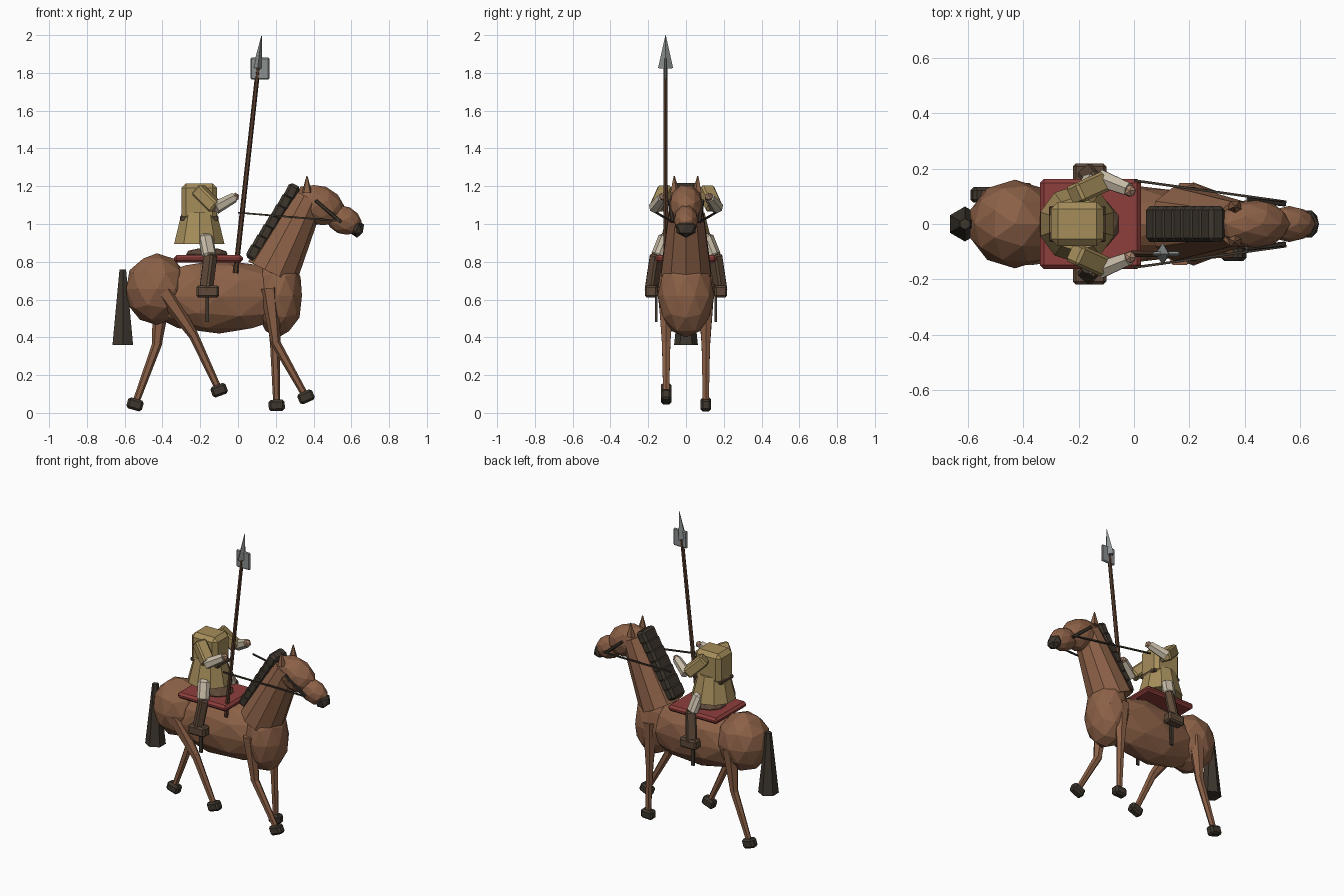
import bpy, bmesh, math
from mathutils import Vector, Matrix

cube = bpy.data.objects.get("Cube")
if cube:
    bpy.data.objects.remove(cube, do_unlink=True)


def material(name, rgb):
    m = bpy.data.materials.new(name)
    m.use_nodes = True
    m.diffuse_color = (*rgb, 1)
    m.node_tree.nodes["Principled BSDF"].inputs["Base Color"].default_value = (*rgb, 1)
    return m


COAT = material("chestnut coat", (0.26, 0.118, 0.062))
DARK = material("dark hair and hoof", (0.048, 0.037, 0.027))
RED = material("red cloth", (0.27, 0.05, 0.045))
TUNIC = material("khaki tunic", (0.38, 0.27, 0.105))
CREAM = material("cream linen", (0.56, 0.49, 0.38))
LEATHER = material("brown leather", (0.11, 0.066, 0.04))
WOOD = material("shaft wood", (0.095, 0.045, 0.025))
STEEL = material("grey steel", (0.26, 0.28, 0.28))
SKIN = material("skin", (0.42, 0.25, 0.16))


def finish(name, bm, mat, loc, rot, bevel=0):
    mesh = bpy.data.meshes.new(name)
    bm.to_mesh(mesh)
    bm.free()
    mesh.materials.append(mat)
    ob = bpy.data.objects.new(name, mesh)
    ob.matrix_world = Matrix.Translation(loc) @ rot.to_matrix().to_4x4()
    bpy.context.collection.objects.link(ob)
    if bevel:
        mod = ob.modifiers.new("Bevel", "BEVEL")
        mod.width = bevel
        mod.segments = 1
    return ob


def tilt(deg):
    """Nose-down pitch about the y axis."""
    return Matrix.Rotation(math.radians(deg), 3, "Y").to_quaternion()


def blob(name, mat, loc, radii, pitch=0, sub=2):
    bm = bmesh.new()
    bmesh.ops.create_icosphere(bm, subdivisions=sub, radius=1)
    bmesh.ops.scale(bm, vec=radii, verts=bm.verts)
    return finish(name, bm, mat, loc, tilt(pitch))


def box(name, mat, loc, size, pitch=0, bevel=0.01):
    bm = bmesh.new()
    bmesh.ops.create_cube(bm, size=1)
    bmesh.ops.scale(bm, vec=size, verts=bm.verts)
    return finish(name, bm, mat, loc, tilt(pitch), bevel)


def limb(name, mat, a, b, r1, r2, sides=6, flat=(1, 1, 1)):
    """Tapered prism running from a to b."""
    a, b = Vector(a), Vector(b)
    bm = bmesh.new()
    bmesh.ops.create_cone(bm, cap_ends=True, segments=sides, radius1=r1,
                          radius2=r2, depth=(b - a).length)
    bmesh.ops.scale(bm, vec=flat, verts=bm.verts)
    return finish(name, bm, mat, (a + b) / 2, (b - a).to_track_quat("Z", "Y"))


def bar(name, mat, a, b, width, depth, bevel=0.008):
    """Box running from a to b."""
    a, b = Vector(a), Vector(b)
    bm = bmesh.new()
    bmesh.ops.create_cube(bm, size=1)
    bmesh.ops.scale(bm, vec=(width, depth, (b - a).length), verts=bm.verts)
    return finish(name, bm, mat, (a + b) / 2, (b - a).to_track_quat("Z", "Y"), bevel)


# Horse trunk, neck and head
blob("barrel", COAT, (-0.1, 0, 0.615), (0.42, 0.15, 0.195))
blob("rump", COAT, (-0.43, 0, 0.655), (0.17, 0.16, 0.19))
blob("chest", COAT, (0.215, 0, 0.62), (0.13, 0.15, 0.22))
limb("neck", COAT, (0.18, 0, 0.74), (0.375, 0, 1.14), 0.14, 0.085, 10)
blob("skull", COAT, (0.425, 0, 1.1), (0.145, 0.09, 0.105), 22)
blob("muzzle", COAT, (0.56, 0, 1.02), (0.1, 0.065, 0.075), 25)
blob("nose", DARK, (0.63, 0, 0.975), (0.042, 0.058, 0.048), sub=1)

# Mane steps up the back of the neck
MANE = 7
for i in range(MANE):
    t = i / (MANE - 1)
    box(f"mane_{i + 1}", DARK, (0.085 + 0.2 * t, 0, 0.85 + 0.32 * t),
        (0.065, 0.13, 0.085), 27, 0.015)

# Tail
limb("tail", DARK, (-0.61, 0, 0.36), (-0.61, 0, 0.76), 0.063, 0.02)

# Horse legs: hip, knee and hoof as (x, z)
LEGS = {
    "right_hind": (-1, (-0.39, 0.64), (-0.235, 0.41), (-0.1, 0.12)),
    "left_hind": (1, (-0.4, 0.64), (-0.43, 0.36), (-0.545, 0.045)),
    "right_fore": (-1, (0.165, 0.66), (0.2, 0.37), (0.36, 0.085)),
    "left_fore": (1, (0.19, 0.66), (0.195, 0.37), (0.205, 0.04)),
}
for name, (side, hip, knee, foot) in LEGS.items():
    y = 0.105 * side
    k, f = Vector((knee[0], y, knee[1])), Vector((foot[0], y, foot[1]))
    limb(name + "_upper_leg", COAT, (hip[0], y, hip[1]), k, 0.05, 0.026)
    limb(name + "_lower_leg", COAT, k + (k - f) * 0.05, f, 0.026, 0.018)
    d = f - k
    box(name + "_hoof", DARK, f, (0.085, 0.056, 0.06),
        -math.degrees(math.atan2(d.x, -d.z)) * 0.8, 0.012)

# Blanket and saddle
box("saddle_blanket", RED, (-0.157, 0, 0.815), (0.365, 0.325, 0.04), bevel=0.014)
blob("saddle", LEATHER, (-0.165, 0, 0.84), (0.115, 0.1, 0.035))

# Rider torso, skirt and belt
box("rider_torso", TUNIC, (-0.205, 0, 1.115), (0.19, 0.16, 0.2), bevel=0.025)
skirt = limb("rider_skirt", TUNIC, (-0.205, 0, 0.895), (-0.205, 0, 1.06), 0.14, 0.098, 10)
box("belt", LEATHER, (-0.205, 0, 1.03), (0.205, 0.13, 0.025), bevel=0.005)

# Parts repeated on both flanks
for side, tag in ((1, "left_"), (-1, "right_")):
    def p(x, y, z):
        return Vector((x, y * side, z))

    # Horse ear and tack
    limb(tag + "ear", COAT, p(0.365, 0.06, 1.165), p(0.365, 0.063, 1.255), 0.028, 0.003, 5)
    bar(tag + "cheek_strap", DARK, p(0.41, 0.088, 1.125), p(0.545, 0.072, 1.01),
        0.018, 0.018, 0.003)
    bar(tag + "rein", DARK, p(0, 0.157, 1.06), p(0.55, 0.08, 1.015), 0.009, 0.009, 0)

    # Rider arm
    bar(tag + "sleeve", TUNIC, p(-0.215, 0.105, 1.185), p(-0.115, 0.15, 1.085),
        0.075, 0.07, 0.01)
    limb(tag + "forearm", CREAM, p(-0.12, 0.165, 1.085), p(-0.02, 0.125, 1.14), 0.035, 0.027)
    blob(tag + "hand", SKIN, p(-0.015, 0.12, 1.142), (0.024, 0.024, 0.024), sub=1)

    # Rider leg, boot and stirrup strap
    bar(tag + "thigh", CREAM, p(-0.175, 0.105, 0.945), p(-0.15, 0.155, 0.82),
        0.075, 0.06, 0.018)
    bar(tag + "boot_shaft", LEATHER, p(-0.145, 0.155, 0.84), p(-0.17, 0.185, 0.64),
        0.065, 0.055, 0.01)
    box(tag + "boot_foot", LEATHER, p(-0.16, 0.185, 0.643), (0.12, 0.066, 0.064), bevel=0.01)
    box(tag + "stirrup_strap", DARK, p(-0.163, 0.158, 0.65), (0.02, 0.012, 0.34), bevel=0)

# Spear
limb("spear_shaft", WOOD, (-0.013, -0.108, 0.74), (0.107, -0.108, 1.83), 0.014, 0.012)
box("spear_plate", STEEL, (0.116, -0.108, 1.823), (0.1, 0.016, 0.115), bevel=0.006)
tip = limb("spear_tip", STEEL, (0.104, -0.108, 1.825), (0.125, -0.108, 2.0),
           0.04, 0.001, 4, (1, 0.65, 1))
# Turn the wide edge of the blade to run across the horse
axis = Vector((0.021, 0, 0.175)).normalized()
wide = Vector((0, 1, 0))
tip.matrix_world = Matrix.Translation(tip.matrix_world.translation) @ Matrix(
    (wide, axis.cross(wide), axis)).transposed().to_4x4()
